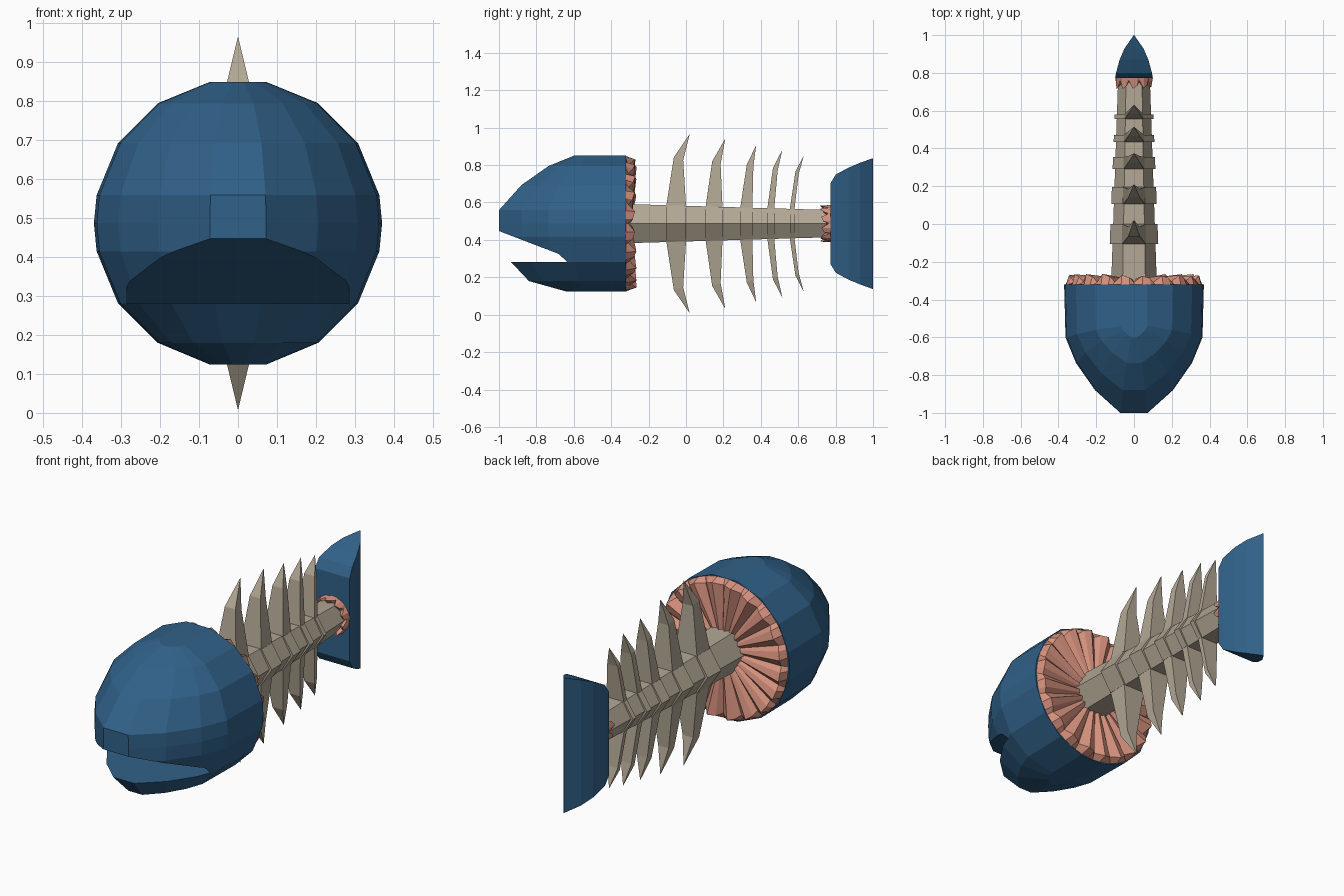
import bpy, bmesh, math, random

if "Cube" in bpy.data.objects:
    bpy.data.objects.remove(bpy.data.objects["Cube"])

random.seed(4)
CZ = 0.487  # height of the body axis


def material(name, rgb):
    m = bpy.data.materials.new(name)
    m.diffuse_color = (*rgb, 1)
    m.use_nodes = True
    m.node_tree.nodes["Principled BSDF"].inputs["Base Color"].default_value = m.diffuse_color
    return m


BLUE = material("blue_skin", (0.030, 0.120, 0.250))
BONE = material("bone", (0.440, 0.385, 0.295))
FLESH = material("pink_flesh", (0.66, 0.28, 0.205))


def finish(name, bm, mat):
    bmesh.ops.remove_doubles(bm, verts=bm.verts, dist=1e-5)
    bmesh.ops.recalc_face_normals(bm, faces=bm.faces)
    me = bpy.data.meshes.new(name)
    bm.to_mesh(me)
    bm.free()
    me.materials.append(mat)
    ob = bpy.data.objects.new(name, me)
    bpy.context.collection.objects.link(ob)
    return ob


def loft(bm, rings, caps=True):
    """Skin a list of equally long closed rings."""
    vs = [[bm.verts.new(p) for p in r] for r in rings]
    n = len(vs[0])
    for a, b in zip(vs, vs[1:]):
        for i in range(n):
            j = (i + 1) % n
            bm.faces.new((a[i], a[j], b[j], b[i]))
    if caps:
        bm.faces.new(vs[0])
        bm.faces.new(vs[-1])
    return vs


# Head: stacked rounded plan outlines (height, half width, snout reach)
levels = [(0.124, 0.072, 0.11), (0.18, 0.206, 0.31), (0.281, 0.308, 0.405),
          (0.415, 0.363, 0.47), (CZ, 0.370, 0.47), (0.559, 0.363, 0.47),
          (0.693, 0.308, 0.35), (0.795, 0.206, 0.205), (0.85, 0.072, 0.07)]
curve = [(0.98, 0.15), (0.831, 0.436), (0.556, 0.745), (0.195, 1.0)]
rings = []
for z, r, f in levels:
    half = [(r, -0.32)] + [(r * cx, -0.53 - f * cy) for cx, cy in curve]
    rings.append([(x, y, z) for x, y in half] + [(-x, y, z) for x, y in reversed(half)])
bm = bmesh.new()
loft(bm, rings)
head = finish("head", bm, BLUE)

# Mouth: wedge cut out of the head
wedge = [(-1.2, 0.281), (-0.566, 0.281), (-1.2, 0.524)]
bm = bmesh.new()
loft(bm, [[(x, y, z) for y, z in wedge] for x in (-0.285, 0.285)])
cutter = finish("mouth_cutter", bm, BLUE)
cutter.hide_render = True
mod = head.modifiers.new("mouth", 'BOOLEAN')
mod.operation = 'DIFFERENCE'
mod.solver = 'EXACT'
mod.object = cutter
bpy.context.view_layer.objects.active = head
bpy.ops.object.modifier_apply(modifier=mod.name)
bpy.data.objects.remove(cutter)


# Torn flesh: discs of radial ridges, three points per ridge
def flesh_disc(name, teeth, y, rim, depth, inner, direction):
    rings = [[], [], []]
    for i in range(teeth):
        d = depth * random.uniform(0.85, 1.1)
        for k, (step, high) in enumerate(((0.0, 0.25), (0.22, 0.75), (0.6, 1.0))):
            a = math.tau * (i + step) / teeth
            for ring, r, h in ((rings[0], rim, 0),
                               (rings[1], rim * (0.90 + 0.06 * high), d * high),
                               (rings[2], inner, depth * (0.2 + 0.4 * high))):
                ring.append((r * math.cos(a), y + direction * h, CZ + r * math.sin(a)))
    bm = bmesh.new()
    loft(bm, rings)
    return finish(name, bm, FLESH)


flesh_disc("head_flesh", 20, -0.32, 0.362, 0.052, 0.09, 1)
flesh_disc("tail_flesh", 10, 0.776, 0.10, 0.058, 0.07, -1)


# Spine: tapering hexagonal rod
def spine_radius(y):
    return 0.121 - 0.036 * (y + 0.32) / 1.06


def hexagon(y, wide=1.0):
    r = spine_radius(y)
    return [(wide * r * math.cos(math.radians(a)), y, CZ + r * math.sin(math.radians(a)))
            for a in range(0, 360, 60)]


bm = bmesh.new()
loft(bm, [hexagon(-0.33), hexagon(0.75)])
finish("spine", bm, BONE)

# Vertebrae: wider collars with a curved spike above and below
# (base front, base back, middle front, middle back, tip y, middle rise, tip rise)
ribs = [(-0.105, 0.0, -0.065, -0.015, 0.02, 0.355, 0.48),
        (0.105, 0.195, 0.14, 0.185, 0.21, 0.333, 0.455),
        (0.29, 0.355, 0.325, 0.36, 0.375, 0.315, 0.42),
        (0.435, 0.472, 0.465, 0.49, 0.515, 0.298, 0.395),
        (0.555, 0.58, 0.585, 0.602, 0.63, 0.278, 0.365)]
for n, (b0, b1, m0, m1, tip, mid, top) in enumerate(ribs, 1):
    bm = bmesh.new()
    loft(bm, [hexagon(b0, 1.13), hexagon(b1, 1.13)])
    r = spine_radius(b0)
    base = r * 0.85
    w, v = r * 0.55, 0.03
    for s in (1, -1):
        vs = loft(bm, [[(-w, b0, CZ + s * base), (w, b0, CZ + s * base),
                        (w, b1, CZ + s * base), (-w, b1, CZ + s * base)],
                       [(-v, m0, CZ + s * mid), (v, m0, CZ + s * mid),
                        (v, m1, CZ + s * (mid - 0.015)), (-v, m1, CZ + s * (mid - 0.015))]],
                  caps=False)
        bm.faces.new(vs[0])
        point = bm.verts.new((0, tip, CZ + s * top))
        for i in range(4):
            bm.faces.new((vs[1][i], vs[1][(i + 1) % 4], point))
    finish(f"vertebra_{n}", bm, BONE)

# Tail fin: flat front, narrowing to a tall vertical back edge
stations = [(0.772, 0.100, 0.215), (0.80, 0.095, 0.262), (0.87, 0.076, 0.300),
            (0.93, 0.050, 0.325), (1.0, 0.001, 0.350)]
bm = bmesh.new()
loft(bm, [[(-w, y, CZ - h), (w, y, CZ - h), (w, y, CZ + h), (-w, y, CZ + h)]
          for y, w, h in stations])
finish("tail_fin", bm, BLUE)
